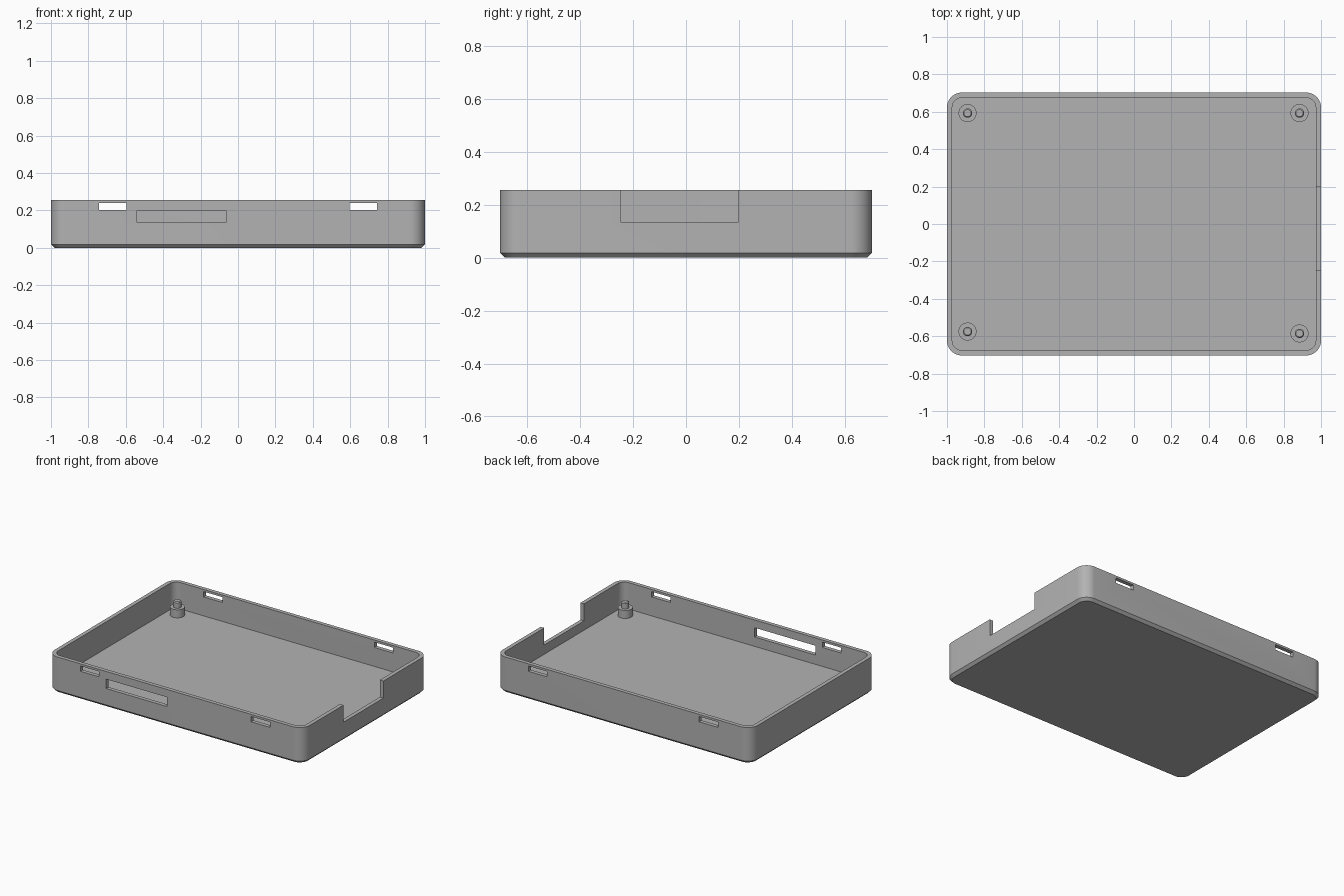
import bpy, bmesh, math

if "Cube" in bpy.data.objects:
    bpy.data.objects.remove(bpy.data.objects["Cube"])

HX, HY, TOP = 1.0, 0.703, 0.255
WALL, FLOOR, RADIUS, CHAMFER = 0.028, 0.068, 0.08, 0.018

grey = bpy.data.materials.new("plain grey")
grey.use_nodes = True
colour = (0.45, 0.45, 0.45, 1)
grey.diffuse_color = colour
grey.node_tree.nodes["Principled BSDF"].inputs["Base Color"].default_value = colour


def finish(bm, name):
    bmesh.ops.recalc_face_normals(bm, faces=bm.faces)
    mesh = bpy.data.meshes.new(name)
    bm.to_mesh(mesh)
    bm.free()
    mesh.materials.append(grey)
    obj = bpy.data.objects.new(name, mesh)
    bpy.context.collection.objects.link(obj)
    return obj


def smooth(obj):
    bpy.ops.object.select_all(action="DESELECT")
    obj.select_set(True)
    bpy.context.view_layer.objects.active = obj
    bpy.ops.object.shade_smooth_by_angle(angle=math.radians(30))


def rounded_ring(inset, z, steps=10):
    """Rounded rectangle, inset from the outer footprint."""
    r = RADIUS - inset
    points = []
    for i, (sx, sy) in enumerate([(1, 1), (-1, 1), (-1, -1), (1, -1)]):
        for s in range(steps + 1):
            a = math.pi / 2 * (i + s / steps)
            points.append((sx * (HX - RADIUS) + r * math.cos(a),
                           sy * (HY - RADIUS) + r * math.sin(a), z))
    return points


def round_ring(x, y, r, z, steps=32):
    return [(x + r * math.cos(math.tau * s / steps),
             y + r * math.sin(math.tau * s / steps), z) for s in range(steps)]


def loft(name, rings):
    """Closed solid through a stack of rings."""
    bm = bmesh.new()
    loops = [[bm.verts.new(p) for p in ring] for ring in rings]
    n = len(loops[0])
    for a, b in zip(loops, loops[1:]):
        for i in range(n):
            j = (i + 1) % n
            bm.faces.new((a[i], a[j], b[j], b[i]))
    bm.faces.new(loops[0])
    bm.faces.new(loops[-1])
    return finish(bm, name)


def cut(target, x, y, z):
    """Cut a box, given as a (low, high) pair on each axis."""
    bm = bmesh.new()
    bmesh.ops.create_cube(bm, size=1)
    for v in bm.verts:
        v.co = [span[0] if c < 0 else span[1] for c, span in zip(v.co, (x, y, z))]
    cutter = finish(bm, "cutter")
    cutter.hide_render = True
    mod = target.modifiers.new("opening", "BOOLEAN")
    mod.operation, mod.solver, mod.object = "DIFFERENCE", "EXACT", cutter
    bpy.context.view_layer.objects.active = target
    bpy.ops.object.modifier_apply(modifier=mod.name)
    bpy.data.objects.remove(cutter)


# Open tray with a chamfered base
tray = loft("tray", [rounded_ring(CHAMFER, 0), rounded_ring(0, CHAMFER),
                     rounded_ring(0, TOP), rounded_ring(WALL, TOP),
                     rounded_ring(WALL, FLOOR)])

# Clip slots through the front and back walls
for side in (-1, 1):
    for wall in (-1, 1):
        cut(tray, sorted((side * 0.595, side * 0.742)),
            sorted((wall * 0.6, wall * 0.8)), (0.202, 0.24))

# Long front slot and the notch in the left wall
cut(tray, (-0.54, -0.065), (-0.8, -0.6), (0.134, 0.2))
cut(tray, (0.9, 1.1), (-0.248, 0.198), (0.134, 0.3))
smooth(tray)

# Corner standoffs with locating pins
corners = {"back_right": (-0.89, 0.593), "back_left": (0.885, 0.593),
           "front_right": (-0.89, -0.575), "front_left": (0.885, -0.585)}
for name, (x, y) in corners.items():
    profile = [(0.048, FLOOR - 0.01), (0.048, 0.125), (0.025, 0.125),
               (0.025, 0.163), (0.019, 0.169)]
    smooth(loft(name + "_standoff", [round_ring(x, y, r, z) for r, z in profile]))
